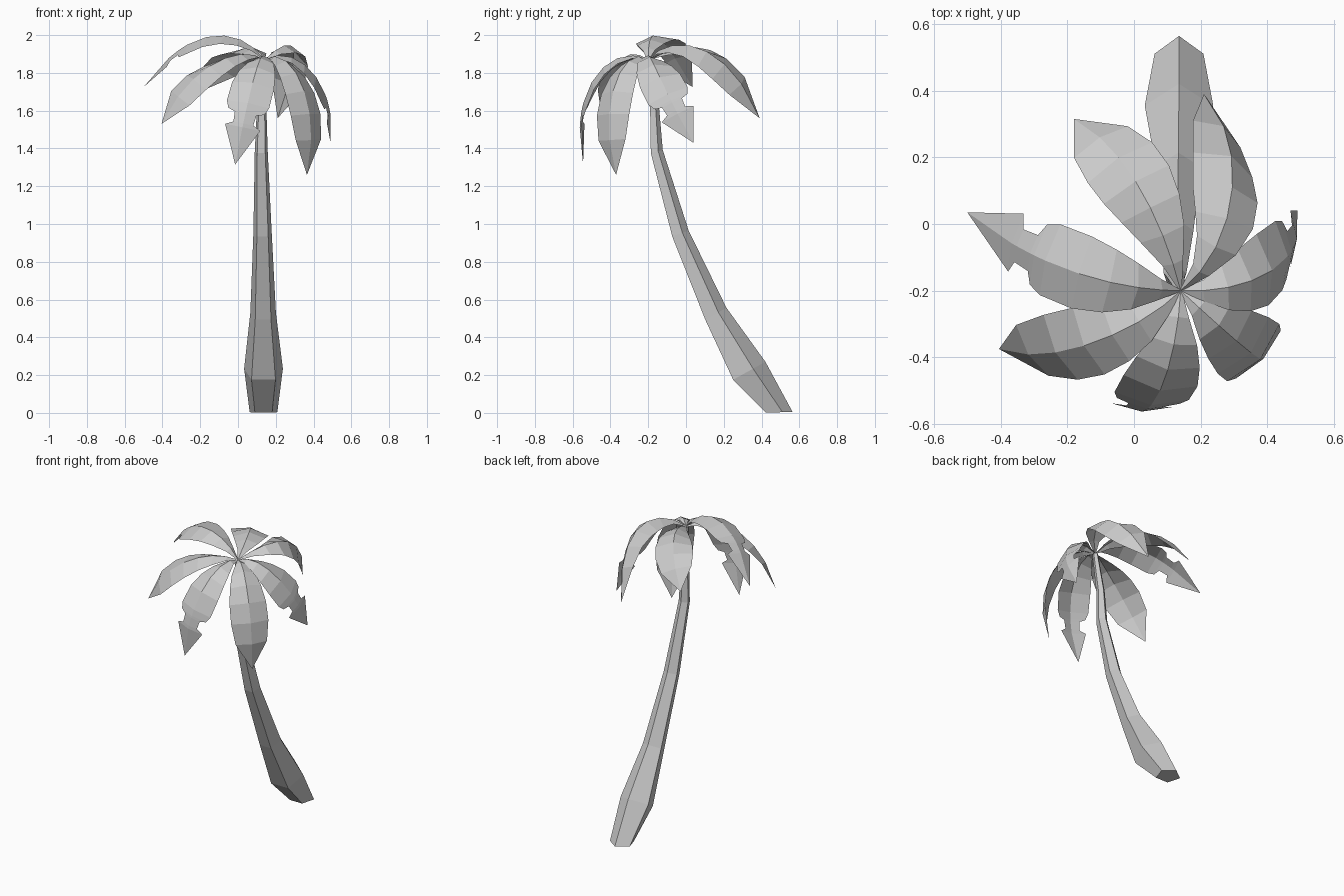
import bpy, bmesh, math
from mathutils import Vector

if "Cube" in bpy.data.objects:
    bpy.data.objects.remove(bpy.data.objects["Cube"])

UP = Vector((0, 0, 1))
CROWN = Vector((0.14, -0.2, 1.87))


def finish(name, bm):
    me = bpy.data.meshes.new(name)
    bm.to_mesh(me)
    bm.free()
    bpy.context.collection.objects.link(bpy.data.objects.new(name, me))


# Trunk: five-sided rings (x, y, z, radius, tilt in degrees) along a leaning path
RINGS = [(0.135, 0.487, 0.003, 0.077, 2), (0.135, 0.326, 0.218, 0.108, 29),
         (0.133, 0.152, 0.522, 0.071, 29), (0.13, -0.034, 0.948, 0.051, 20),
         (0.123, -0.158, 1.383, 0.036, 14), (0.125, -0.168, 1.6, 0.027, 6),
         (0.14, -0.2, 1.865, 0.018, 6)]
bm = bmesh.new()
rows = []
for x, y, z, r, tilt in RINGS:
    c, s = math.cos(math.radians(tilt)), math.sin(math.radians(tilt))
    row = []
    for i in range(5):
        a = math.pi / 2 + i * math.tau / 5
        v = r * math.sin(a)
        row.append(bm.verts.new((x + r * math.cos(a), y + v * c, max(0, z + v * s))))
    rows.append(row)
for lo, hi in zip(rows, rows[1:]):
    for i in range(5):
        j = (i + 1) % 5
        bm.faces.new((lo[i], lo[j], hi[j], hi[i]))
bm.faces.new(rows[0][::-1])
bm.faces.new(rows[-1])
finish("trunk", bm)

# Fronds: stations of (position along midrib, half width)
WHOLE = [(0, 0.004), (0.13, 0.036), (0.27, 0.076), (0.41, 0.103), (0.55, 0.119),
         (0.69, 0.12), (0.83, 0.1), (1, 0.0)]
TORN = WHOLE[:5] + [(0.69, 0.118), (0.735, 0.1), (0.75, 0.06), (0.805, 0.055),
                    (0.825, 0.097), (1, 0.0)]


def frond(name, p1, p2, tip, stations, roll=0, roll_end=0, droop=0):
    """Ridged leaf swept along a cubic curve from the crown to its tip."""
    p0, p1, p2, p3 = CROWN, Vector(p1), Vector(p2), Vector(tip)
    side = (p1 - p0).cross(UP).normalized()
    bm = bmesh.new()
    rows = []
    for t, w in stations:
        u = 1 - t
        m = p0 * u**3 + p1 * 3 * u * u * t + p2 * 3 * u * t * t + p3 * t**3
        tan = ((p1 - p0) * u * u + (p2 - p1) * 2 * u * t + (p3 - p2) * t * t).normalized()
        right = (side - tan * tan.dot(side)).normalized()
        nrm = right.cross(tan)
        dip = 28 - 20 * t + droop            # ridge flattens towards the tip
        twist = roll * u + roll_end * t      # positive lowers the right edge
        mid = bm.verts.new(m)
        if w == 0:
            rows.append((mid, mid, mid))
            continue
        left_a, right_a = math.radians(dip - twist), math.radians(dip + twist)
        rows.append((bm.verts.new(m - (right * math.cos(left_a) + nrm * math.sin(left_a)) * w), mid,
                     bm.verts.new(m + (right * math.cos(right_a) - nrm * math.sin(right_a)) * w)))
    for a, b in zip(rows, rows[1:]):
        for i in (0, 1):
            bm.faces.new(list(dict.fromkeys((a[i], a[i + 1], b[i + 1], b[i]))))
    finish(name, bm)


frond("frond_back", (0.30, -0.08, 2.02), (0.36, 0.22, 1.98), (0.21, 0.39, 1.56), WHOLE, 15, -20, 8)
frond("frond_back_left", (0.09, 0.0, 1.98), (-0.02, 0.23, 1.97), (-0.18, 0.315, 1.71), WHOLE)
frond("frond_left", (0.02, -0.2, 2.045), (-0.25, -0.17, 2.08), (-0.5, 0.035, 1.725), TORN, -8, -4)
frond("frond_front_left", (0.02, -0.32, 1.96), (-0.25, -0.435, 1.85), (-0.405, -0.375, 1.53), WHOLE)
frond("frond_front", (0.13, -0.4, 1.97), (0.06, -0.63, 1.72), (-0.015, -0.545, 1.315), TORN)
frond("frond_front_right", (0.28, -0.33, 1.97), (0.45, -0.48, 1.63), (0.365, -0.37, 1.26), WHOLE)
frond("frond_right", (0.31, -0.21, 1.97), (0.53, -0.14, 1.74), (0.49, 0.04, 1.43), TORN)
